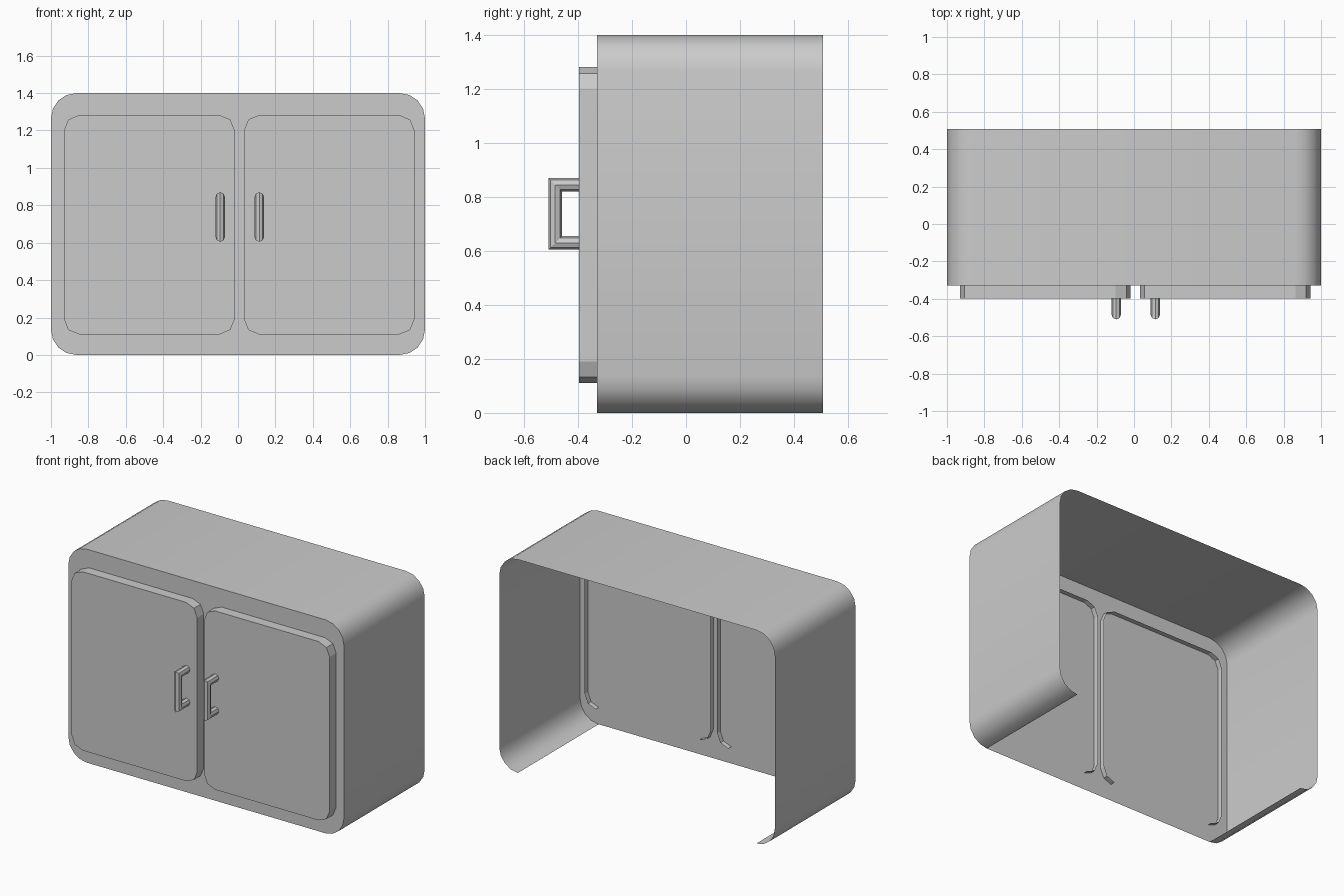
import bpy, bmesh
from math import cos, sin, pi, radians

cube = bpy.data.objects.get("Cube")
if cube:
    bpy.data.objects.remove(cube, do_unlink=True)

grey = bpy.data.materials.new("light grey")
grey.use_nodes = True
grey.diffuse_color = (0.6, 0.6, 0.6, 1)
grey.node_tree.nodes["Principled BSDF"].inputs["Base Color"].default_value = (0.6, 0.6, 0.6, 1)


def rounded(x0, x1, z0, z1, r, steps):
    """Rounded rectangle outline, starting and ending beside the bottom edge."""
    pts = []
    for cx, cz, start in ((x1 - r, z0 + r, -90), (x1 - r, z1 - r, 0),
                          (x0 + r, z1 - r, 90), (x0 + r, z0 + r, 180)):
        for i in range(steps + 1):
            a = radians(start + 90 * i / steps)
            pts.append((cx + r * cos(a), cz + r * sin(a)))
    return pts


def finish(name, bm, smooth=False):
    mesh = bpy.data.meshes.new(name)
    bm.to_mesh(mesh)
    bm.free()
    mesh.materials.append(grey)
    obj = bpy.data.objects.new(name, mesh)
    bpy.context.collection.objects.link(obj)
    if smooth:
        bpy.ops.object.select_all(action='DESELECT')
        obj.select_set(True)
        bpy.context.view_layer.objects.active = obj
        bpy.ops.object.shade_smooth_by_angle(angle=radians(40))


def open_box(name, outline, front, back, smooth=False):
    """Front panel with side walls; the back and the underside stay open."""
    bm = bmesh.new()
    f = [bm.verts.new((x, front, z)) for x, z in outline]
    b = [bm.verts.new((x, back, z)) for x, z in outline]
    bm.faces.new(f)
    for i in range(len(f) - 1):
        bm.faces.new((f[i], b[i], b[i + 1], f[i + 1]))
    finish(name, bm, smooth)


def handle(name, x, r=0.025, sides=8):
    """C-shaped pull: a tube with mitred corners."""
    path = ((-0.38, 0.845, 0, 1), (-0.485, 0.845, -1, 1),
            (-0.485, 0.63, -1, -1), (-0.38, 0.63, 0, -1))
    bm = bmesh.new()
    rings = []
    for y, z, my, mz in path:
        ring = []
        for i in range(sides):
            a = 2 * pi * i / sides
            s = r * sin(a)
            ring.append(bm.verts.new((x + r * cos(a), y + my * s, z + mz * s)))
        rings.append(ring)
    for p, q in zip(rings, rings[1:]):
        for i in range(sides):
            j = (i + 1) % sides
            bm.faces.new((p[i], p[j], q[j], q[i]))
    bm.faces.new(rings[0])
    bm.faces.new(rings[-1])
    bmesh.ops.recalc_face_normals(bm, faces=bm.faces)
    finish(name, bm)


# Cabinet body
open_box("cabinet_body", rounded(-1, 1, 0, 1.4, 0.135, 4), -0.33, 0.507, smooth=True)

# Doors, whose rims reach a little way inside the body
open_box("right_door", rounded(-0.93, -0.018, 0.11, 1.282, 0.08, 2), -0.397, -0.297)
open_box("left_door", rounded(0.032, 0.943, 0.11, 1.282, 0.08, 2), -0.397, -0.297)

# Door handles
handle("right_handle", -0.095)
handle("left_handle", 0.114)
